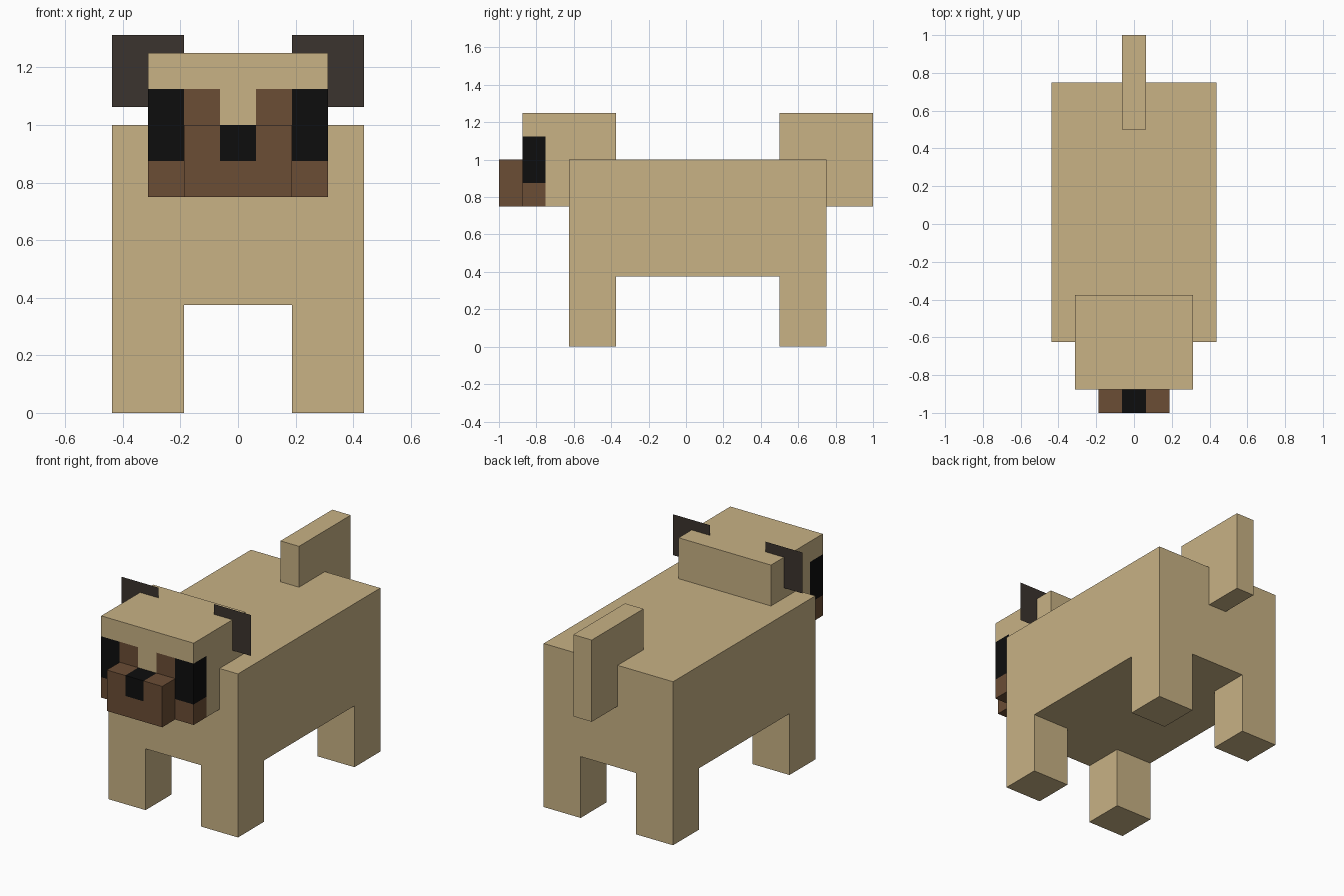
import bpy
import bmesh
from mathutils import Vector

cube = bpy.data.objects.get("Cube")
if cube:
    bpy.data.objects.remove(cube, do_unlink=True)


def material(name, rgb):
    """Flat material from 0-255 sRGB values."""
    linear = [((c / 255 + 0.055) / 1.055) ** 2.4 if c > 10 else c / 3294 for c in rgb]
    mat = bpy.data.materials.new(name)
    mat.use_nodes = True
    mat.diffuse_color = (*linear, 1)
    bsdf = next(n for n in mat.node_tree.nodes if n.type == 'BSDF_PRINCIPLED')
    bsdf.inputs["Base Color"].default_value = (*linear, 1)
    bsdf.inputs["Roughness"].default_value = 0.9
    return mat


tan = material("tan_fur", (200, 178, 133))
brown = material("brown_mask", (107, 77, 53))
black = material("black_eye_nose", (13, 13, 13))
ear_dark = material("dark_ear", (59, 51, 46))


def box_mesh(lo, hi, cuts=()):
    """Box between two corners, sliced by (axis, position) planes."""
    lo, hi = Vector(lo), Vector(hi)
    bm = bmesh.new()
    bmesh.ops.create_cube(bm, size=1)
    for v in bm.verts:
        v.co = (lo + hi) / 2 + v.co * (hi - lo)
    for axis, pos in cuts:
        point, normal = Vector(), Vector()
        point[axis], normal[axis] = pos, 1
        bmesh.ops.bisect_plane(bm, geom=bm.verts[:] + bm.edges[:] + bm.faces[:],
                               plane_co=point, plane_no=normal)
    return bm


def finish(bm, name, mats, rule=None):
    """Colour faces by rule and turn the mesh into an object."""
    bm.normal_update()
    if rule:
        for f in bm.faces:
            f.material_index = rule(f.calc_center_median(), f.normal)
    mesh = bpy.data.meshes.new(name)
    bm.to_mesh(mesh)
    bm.free()
    for m in mats:
        mesh.materials.append(m)
    obj = bpy.data.objects.new(name, mesh)
    bpy.context.collection.objects.link(obj)
    return obj


X, Y, Z = range(3)
EYE_IN, NOSE = 0.1875, 0.0625

# Body with four legs pulled down from the corners of its underside
body = box_mesh((-0.4375, -0.625, 0.375), (0.4375, 0.75, 1),
                [(X, -0.1875), (X, 0.1875), (Y, -0.375), (Y, 0.5)])
body.normal_update()
corners = []
for f in body.faces:
    c = f.calc_center_median()
    if f.normal.z < -0.5 and abs(c.x) > 0.1875 and (c.y < -0.375 or c.y > 0.5):
        corners.append(f)
for f in corners:
    leg = bmesh.ops.extrude_face_region(body, geom=[f])["geom"]
    for v in leg:
        if isinstance(v, bmesh.types.BMVert):
            v.co.z = 0
    if f.is_valid:
        bmesh.ops.delete(body, geom=[f], context='FACES_ONLY')
bmesh.ops.recalc_face_normals(body, faces=body.faces[:])
finish(body, "body_and_legs", [tan])


# Head with mask and eyes wrapping round its front corners
def face_colour(c, n):
    if c.y > -0.75 or n.z > 0.5 or c.z > 1.125:
        return 0
    if c.z < 0.875:
        return 1
    if abs(c.x) > EYE_IN:
        return 2
    return 1 if abs(c.x) > NOSE or c.z < 1 else 0


head = box_mesh((-0.3125, -0.875, 0.75), (0.3125, -0.375, 1.25),
                [(X, -EYE_IN), (X, -NOSE), (X, NOSE), (X, EYE_IN),
                 (Y, -0.75), (Z, 0.875), (Z, 1), (Z, 1.125)])
finish(head, "head", [tan, brown, black], face_colour)

# Snout with the nose running back over its top
snout = box_mesh((-0.1875, -1, 0.75), (0.1875, -0.875, 1),
                 [(X, -NOSE), (X, NOSE), (Z, 0.875)])
finish(snout, "snout", [brown, black],
       lambda c, n: int(abs(c.x) < NOSE and c.z > 0.875))

# Tail
finish(box_mesh((-0.0625, 0.5, 0.75), (0.0625, 1, 1.25)), "tail", [tan])

# Flat ears crossing the top corners of the head
for side, label in ((1, "left"), (-1, "right")):
    bm = bmesh.new()
    spots = [(0.1875, 1.0625), (0.4375, 1.0625), (0.4375, 1.3125), (0.1875, 1.3125)]
    bm.faces.new([bm.verts.new((side * x, -0.5, z)) for x, z in spots[::side]])
    finish(bm, label + "_ear", [ear_dark])
